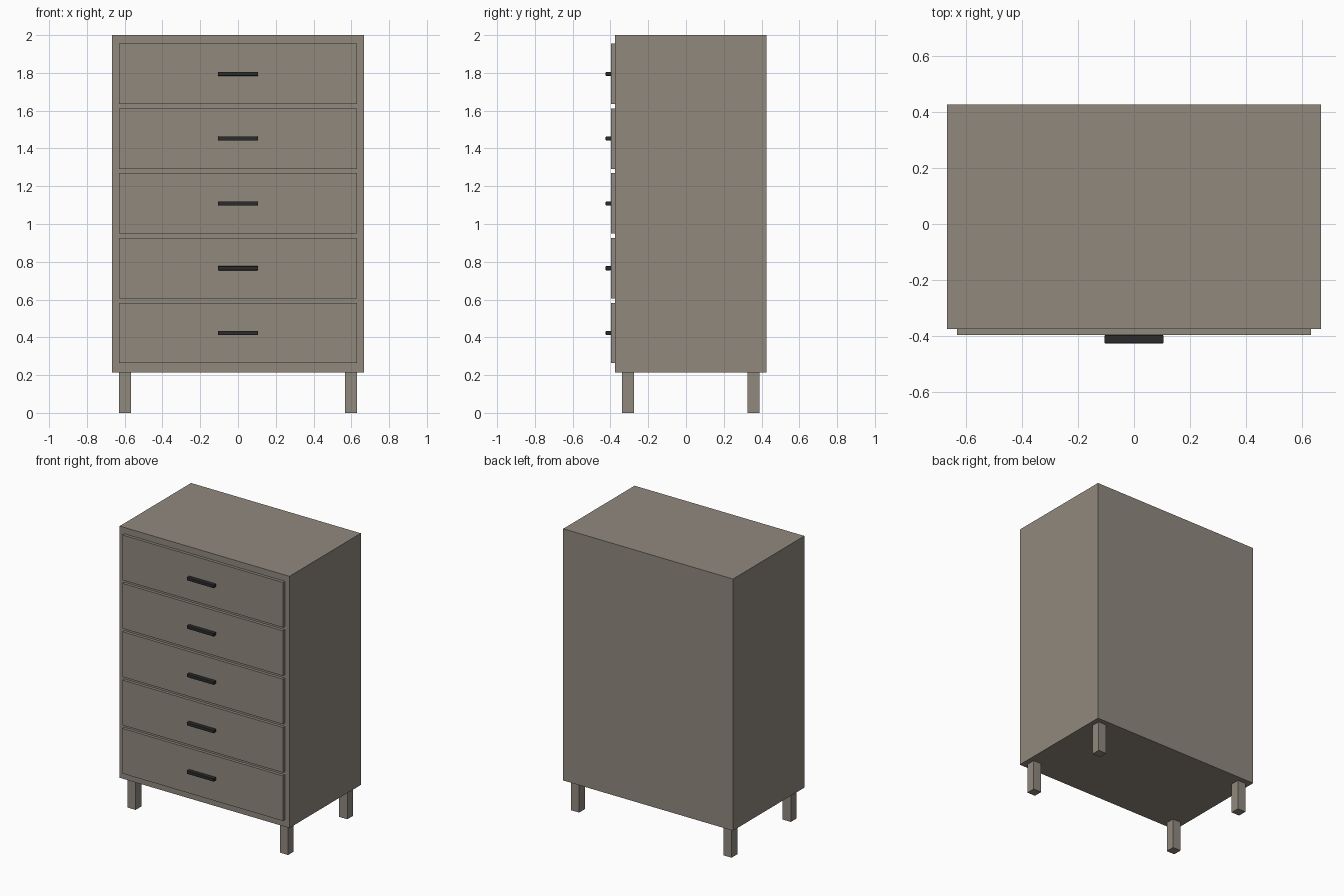
import bpy
import bmesh
from mathutils import Matrix, Vector

cube = bpy.data.objects.get("Cube")
if cube:
    bpy.data.objects.remove(cube, do_unlink=True)


def make_material(name, rgb):
    mat = bpy.data.materials.new(name)
    mat.use_nodes = True
    mat.diffuse_color = (*rgb, 1)
    bsdf = mat.node_tree.nodes["Principled BSDF"]
    bsdf.inputs["Base Color"].default_value = (*rgb, 1)
    bsdf.inputs["Roughness"].default_value = 0.7
    return mat


def make_box(name, low, high, mat, bevel=0):
    """Box between two opposite corners, with optional rounded edges."""
    low, high = Vector(low), Vector(high)
    mesh = bpy.data.meshes.new(name)
    bm = bmesh.new()
    bmesh.ops.create_cube(bm, size=1, matrix=Matrix.Diagonal((*(high - low), 1)))
    bm.to_mesh(mesh)
    bm.free()
    mesh.materials.append(mat)
    obj = bpy.data.objects.new(name, mesh)
    obj.location = (low + high) / 2
    bpy.context.collection.objects.link(obj)
    if bevel:
        mod = obj.modifiers.new("soft_edges", "BEVEL")
        mod.width = bevel
        mod.segments = 2
    return obj


wood = make_material("grey_brown_wood", (0.28, 0.25, 0.208))
black = make_material("black_metal", (0.024, 0.024, 0.024))

HALF_W, FRONT, BACK = 0.666, -0.375, 0.425
BASE, TOP = 0.215, 2.0
INSET, LEG = 0.036, 0.064

# Cabinet
make_box("cabinet_body", (-HALF_W, FRONT, BASE), (HALF_W, BACK, TOP), wood)

# Drawers and their pulls
DRAWERS, FIRST, PITCH, HEIGHT = 5, 0.263, 0.343, 0.32
DRAWER_FRONT = FRONT - 0.021
drawer_w = HALF_W - INSET
for i in range(DRAWERS):
    z = FIRST + i * PITCH
    mid = z + HEIGHT / 2
    make_box(f"drawer_front_{i + 1}", (-drawer_w, DRAWER_FRONT, z),
             (drawer_w, FRONT, z + HEIGHT), wood)
    make_box(f"drawer_handle_{i + 1}", (-0.106, -BACK, mid - 0.011),
             (0.106, DRAWER_FRONT, mid + 0.011), black, bevel=0.003)

# Legs, inset from each corner
for side, x in (("right", -HALF_W + INSET), ("left", HALF_W - INSET - LEG)):
    for end, y in (("front", FRONT + INSET), ("back", BACK - INSET - LEG)):
        make_box(f"{end}_{side}_leg", (x, y, 0), (x + LEG, y + LEG, BASE), wood)
